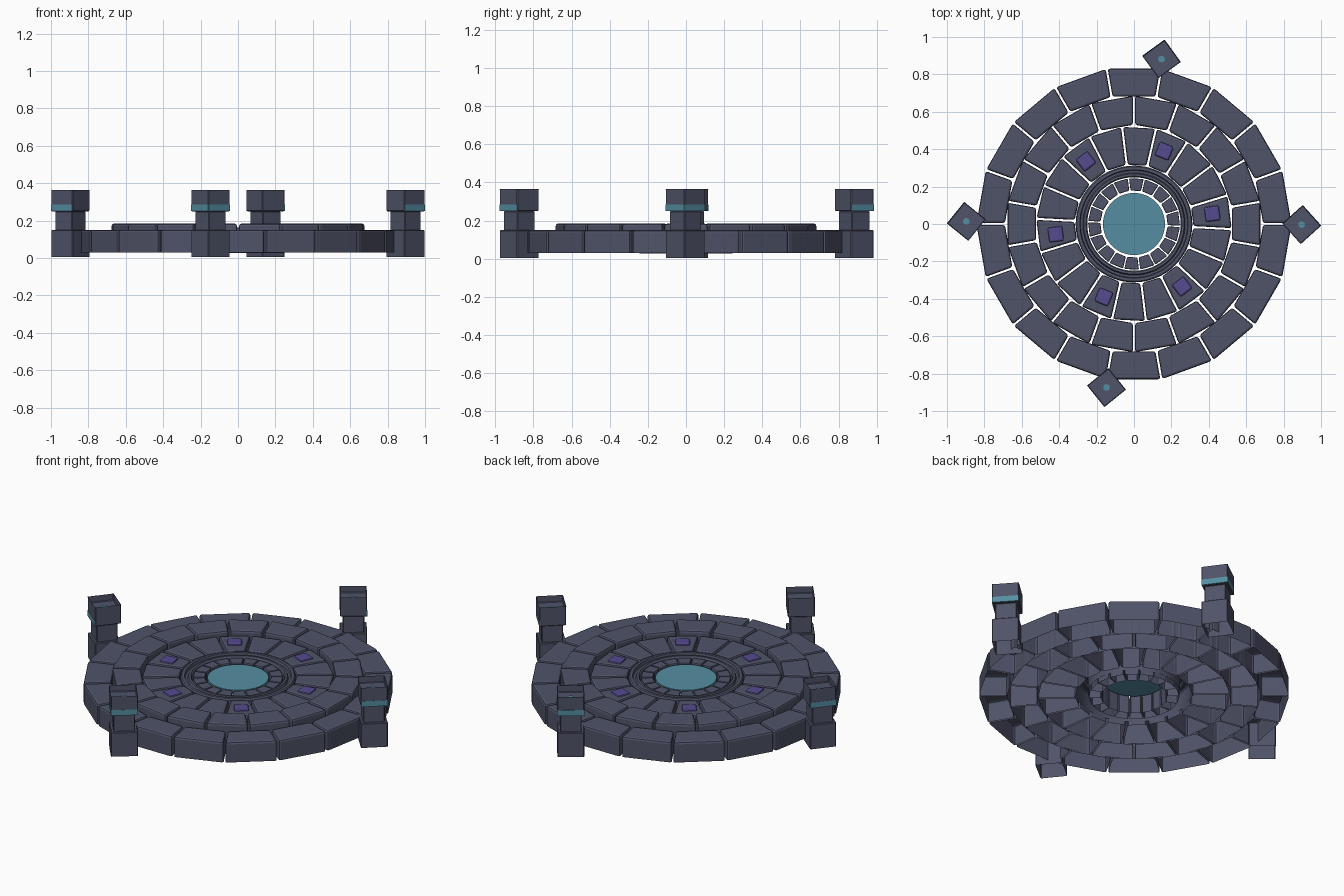
import bpy, bmesh, math
from mathutils import Matrix

if "Cube" in bpy.data.objects:
    bpy.data.objects.remove(bpy.data.objects["Cube"])


def material(name, rgb):
    m = bpy.data.materials.new(name)
    m.diffuse_color = (*rgb, 1)
    m.use_nodes = True
    m.node_tree.nodes["Principled BSDF"].inputs["Base Color"].default_value = m.diffuse_color
    return m


STONE = material("slate_stone", (0.08, 0.087, 0.14))
TEAL = material("teal_glow", (0.09, 0.27, 0.36))
PURPLE = material("purple_gem", (0.09, 0.07, 0.27))


def finish(bm, name, mats, bevel=0, segments=2):
    me = bpy.data.meshes.new(name)
    bm.to_mesh(me)
    bm.free()
    ob = bpy.data.objects.new(name, me)
    bpy.context.collection.objects.link(ob)
    for m in mats:
        me.materials.append(m)
    if bevel:
        b = ob.modifiers.new("soft_edges", 'BEVEL')
        b.width = bevel
        b.segments = segments
        b.limit_method = 'ANGLE'
    return ob


def prism(bm, pts, z0, z1, bottom=True):
    """Upright prism from counter-clockwise points; the bottom may stay open."""
    lo = [bm.verts.new((x, y, z0)) for x, y in pts]
    hi = [bm.verts.new((x, y, z1)) for x, y in pts]
    n = len(pts)
    if bottom:
        bm.faces.new(lo[::-1])
    top = bm.faces.new(hi)
    for i in range(n):
        bm.faces.new((lo[i], lo[(i + 1) % n], hi[(i + 1) % n], hi[i]))
    return top


def stone_ring(name, count, first, r0, r1, z0, z1, gap=0.011, bevel=0.012):
    """Ring of separate hollow wedge stones, open underneath."""
    bm = bmesh.new()
    for i in range(count):
        a = math.radians(first) + math.tau * i / count
        pts = []
        for r, s in ((r0, -1), (r1, -1), (r1, 1), (r0, 1)):
            t = a + s * (math.pi / count - gap / 2 / r)
            pts.append((r * math.cos(t), r * math.sin(t)))
        prism(bm, pts, z0, z1, False)
    return finish(bm, name, [STONE], bevel)


def lathe(name, profile, mat, steps=64):
    bm = bmesh.new()
    rings = [[bm.verts.new((r * math.cos(math.tau * i / steps),
                            r * math.sin(math.tau * i / steps), z))
              for i in range(steps)] for r, z in profile]
    for a, b in zip(rings, rings[1:]):
        for i in range(steps):
            j = (i + 1) % steps
            bm.faces.new((a[j], a[i], b[i], b[j]))
    ob = finish(bm, name, [mat])
    for p in ob.data.polygons:
        p.use_smooth = True
    ob.data.set_sharp_from_angle(angle=math.radians(30))
    return ob


# Paving rings, stepped in height
stone_ring("outer_paving", 18, 10, 0.69, 0.842, 0.03, 0.15)
stone_ring("middle_paving", 18, 0, 0.53, 0.685, 0.03, 0.184)
stone_ring("inner_paving", 18, 7, 0.318, 0.522, 0.03, 0.162)
stone_ring("well_stones", 18, 7, 0.18, 0.246, 0.027, 0.155, 0.007, 0.006)

# Grooved kerb around the pool
lathe("pool_kerb", [(0.25, 0.05), (0.25, 0.15), (0.256, 0.16), (0.268, 0.16),
                    (0.274, 0.145), (0.286, 0.145), (0.29, 0.163),
                    (0.306, 0.163), (0.312, 0.155), (0.312, 0.05)], STONE)

# Glowing pool
bm = bmesh.new()
prism(bm, [(0.166 * math.cos(math.tau * i / 48), 0.166 * math.sin(math.tau * i / 48))
           for i in range(48)], 0.125, 0.15)
finish(bm, "pool_surface", [TEAL])

# Gems set in every third inner stone
bm = bmesh.new()
for k in range(6):
    m = (Matrix.Rotation(math.radians(7.5 + 60 * k), 4, 'Z')
         @ Matrix.Translation((0.422, 0, 0.158))
         @ Matrix.Diagonal((0.08, 0.08, 0.026, 1)))
    bmesh.ops.create_cube(bm, size=1, matrix=m)
finish(bm, "paving_gems", [PURPLE], 0.01)


def square(s):
    h = s / 2
    return [(-h, -h), (h, -h), (h, h), (-h, h)]


def post(name, x, y, turn):
    place = Matrix.Translation((x, y, 0)) @ Matrix.Rotation(math.radians(turn), 4, 'Z')
    # base block, shaft, and cap with a recessed top
    bm = bmesh.new()
    prism(bm, square(0.147), 0.005, 0.15, False)
    prism(bm, square(0.118), 0.15, 0.25, False)
    top = prism(bm, square(0.147), 0.25, 0.365)
    bmesh.ops.inset_region(bm, faces=[top], thickness=0.026)
    walls = bmesh.ops.extrude_discrete_faces(bm, faces=[top])["faces"][0]
    bmesh.ops.translate(bm, verts=walls.verts, vec=(0, 0, -0.04))
    finish(bm, name, [STONE], 0.004, 1).matrix_world = place
    # glowing strips on the two outward sides of the cap
    bm = bmesh.new()
    for k in range(4):
        a = math.radians(90 * k)
        w = a + math.radians(turn)
        if math.cos(w) * x + math.sin(w) * y > 0:
            m = (Matrix.Rotation(a, 4, 'Z') @ Matrix.Translation((0.0722, 0, 0.268))
                 @ Matrix.Diagonal((0.005, 0.145, 0.034, 1)))
            bmesh.ops.create_cube(bm, size=1, matrix=m)
    # small glowing disc on the recess floor
    prism(bm, [(0.018 * math.cos(math.tau * i / 12), 0.018 * math.sin(math.tau * i / 12))
               for i in range(12)], 0.322, 0.33)
    finish(bm, name + "_glow", [TEAL]).matrix_world = place


post("left_post", -0.896, 0.014, 51)
post("right_post", 0.896, -0.003, 42)
post("back_post", 0.147, 0.882, 36)
post("front_post", -0.147, -0.874, 39)
